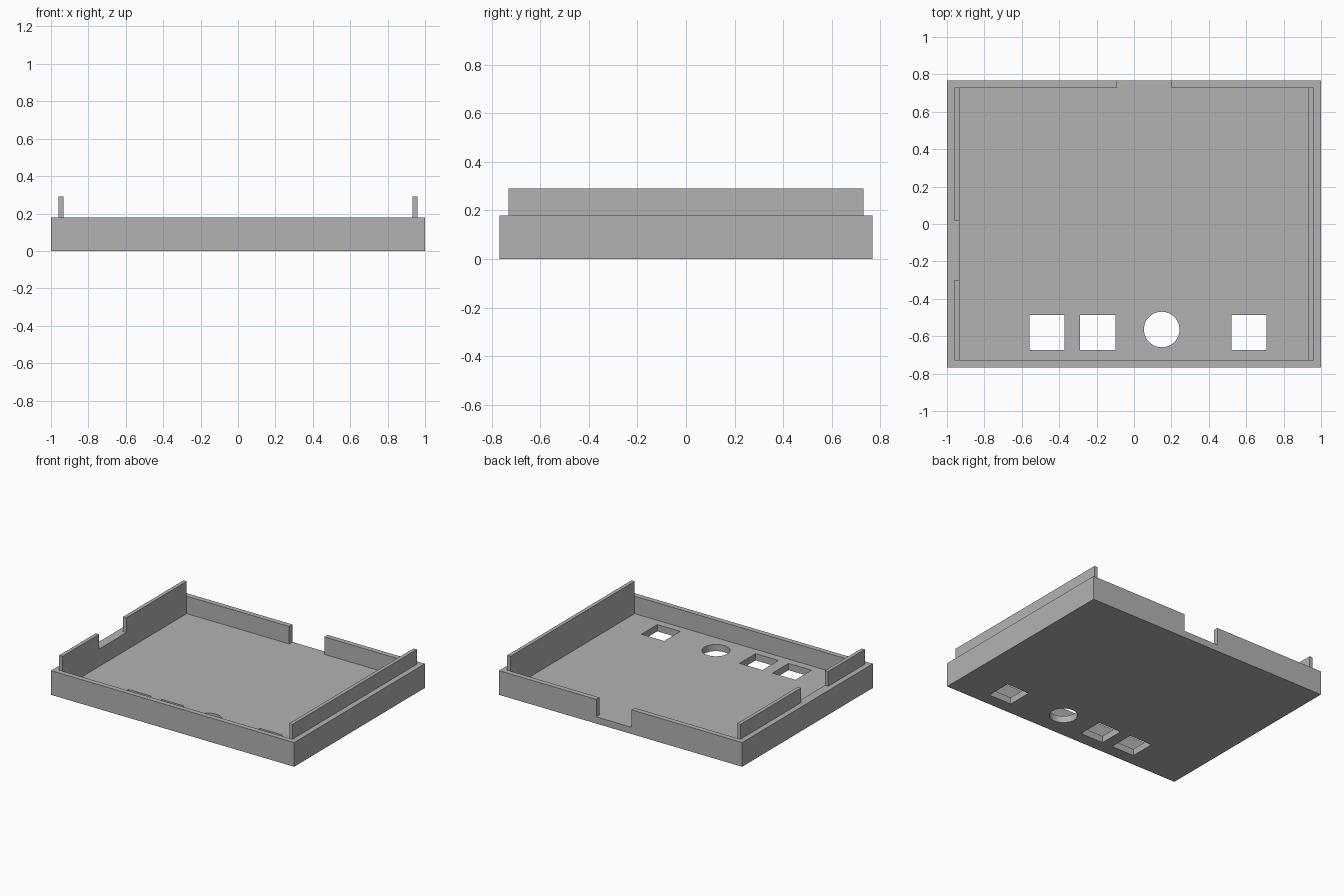
import bpy, bmesh, math

cube = bpy.data.objects.get("Cube")
if cube:
    bpy.data.objects.remove(cube, do_unlink=True)

grey = bpy.data.materials.new("light_grey")
grey.use_nodes = True
colour = (0.45, 0.45, 0.45, 1)
grey.diffuse_color = colour
grey.node_tree.nodes["Principled BSDF"].inputs["Base Color"].default_value = colour


def prism(name, outline, z0, z1):
    """Extrude a closed outline upward from z0 to z1."""
    bm = bmesh.new()
    base = bm.faces.new([bm.verts.new((x, y, z0)) for x, y in outline])
    top = bmesh.ops.extrude_face_region(bm, geom=[base])["geom"]
    verts = [v for v in top if isinstance(v, bmesh.types.BMVert)]
    bmesh.ops.translate(bm, verts=verts, vec=(0, 0, z1 - z0))
    bmesh.ops.recalc_face_normals(bm, faces=bm.faces)
    mesh = bpy.data.meshes.new(name)
    bm.to_mesh(mesh)
    bm.free()
    mesh.materials.append(grey)
    ob = bpy.data.objects.new(name, mesh)
    bpy.context.collection.objects.link(ob)
    return ob


def rect(x0, x1, y0, y1):
    return [(x0, y0), (x1, y0), (x1, y1), (x0, y1)]


def combine(target, tool, operation):
    """Apply a boolean and discard the tool object."""
    mod = target.modifiers.new(tool.name, "BOOLEAN")
    mod.operation, mod.solver, mod.object = operation, "EXACT", tool
    bpy.context.view_layer.objects.active = target
    bpy.ops.object.modifier_apply(modifier=mod.name)
    bpy.data.objects.remove(tool, do_unlink=True)


W, D = 1.0, 0.768              # outer half width and half depth
IN_X, IN_Y = 0.933, 0.73       # inner half width and half depth
FLOOR, RIM, RAIL = 0.05, 0.18, 0.29

# Solid block for the tray
tray = prism("enclosure_tray", rect(-W, W, -D, D), 0, RIM)

# Raised side rails; the one at -x has a gap
for x0, x1, y0, y1 in ((0.9, 0.96, -IN_Y, IN_Y),
                       (-0.96, -0.9, -IN_Y, -0.3),
                       (-0.96, -0.9, 0.02, IN_Y)):
    combine(tray, prism("side_rail", rect(x0, x1, y0, y1), 0.1, RAIL), "UNION")

# Cavity including the cable slot through the back wall
slot_l, slot_r = -0.09, 0.2
cavity = [(-IN_X, -IN_Y), (IN_X, -IN_Y), (IN_X, IN_Y), (slot_r, IN_Y),
          (slot_r, 0.9), (slot_l, 0.9), (slot_l, IN_Y), (-IN_X, IN_Y)]
combine(tray, prism("cavity_cutter", cavity, FLOOR, 0.5), "DIFFERENCE")

# Square openings in the floor
half = 0.094
for x in (-0.466, -0.194, 0.614):
    hole = rect(x - half, x + half, -0.58 - half, -0.58 + half)
    combine(tray, prism("square_cutter", hole, -0.1, 0.1), "DIFFERENCE")

# Round opening in the floor
n = 48
ring = [(0.148 + 0.095 * math.cos(2 * math.pi * i / n),
         -0.564 + 0.095 * math.sin(2 * math.pi * i / n)) for i in range(n)]
combine(tray, prism("round_cutter", ring, -0.1, 0.1), "DIFFERENCE")

# Smooth the round opening only, keeping box edges crisp
bpy.ops.object.select_all(action="DESELECT")
tray.select_set(True)
bpy.context.view_layer.objects.active = tray
bpy.ops.object.shade_smooth_by_angle(angle=math.radians(30))
